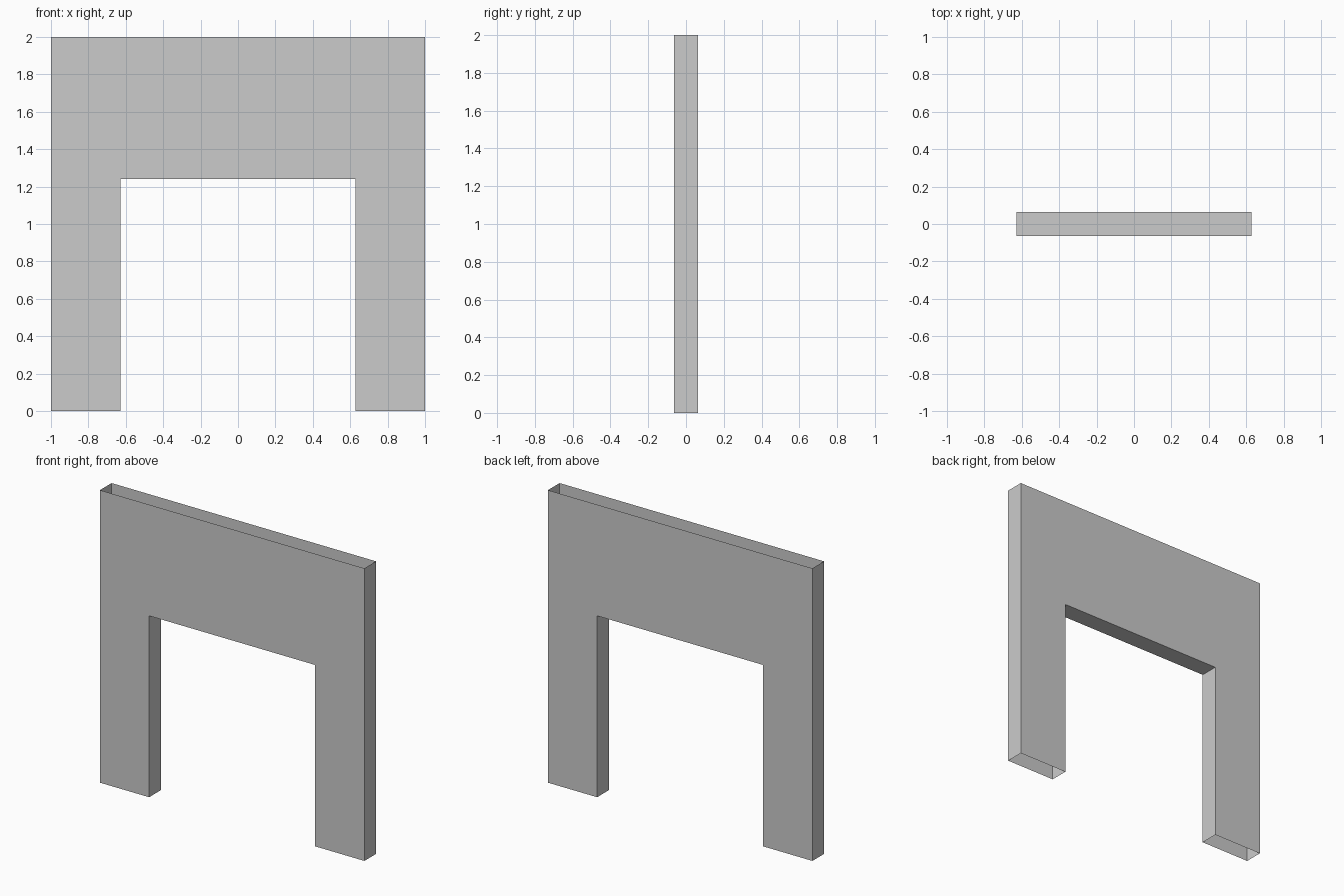
import bpy
import bmesh

if "Cube" in bpy.data.objects:
    bpy.data.objects.remove(bpy.data.objects["Cube"])

HALF_DEPTH = 0.063
HALF_WIDTH = 1.0
HEIGHT = 2.0
DOOR_HALF = 0.628
DOOR_TOP = 1.24

# Wall outline in x, z, counter-clockwise seen from the front
outline = [
    (-HALF_WIDTH, 0), (-DOOR_HALF, 0), (-DOOR_HALF, DOOR_TOP), (DOOR_HALF, DOOR_TOP),
    (DOOR_HALF, 0), (HALF_WIDTH, 0), (HALF_WIDTH, HEIGHT), (-HALF_WIDTH, HEIGHT),
]

bm = bmesh.new()
front = [bm.verts.new((x, -HALF_DEPTH, z)) for x, z in outline]
back = [bm.verts.new((x, HALF_DEPTH, z)) for x, z in outline]

# Front and back panels
bm.faces.new(front)
bm.faces.new(back[::-1])

# Outer ends, door jambs and lintel; the feet and the top stay open
for i, (_, z) in enumerate(outline):
    j = (i + 1) % len(outline)
    if z == outline[j][1] and z in (0, HEIGHT):
        continue
    bm.faces.new((front[j], front[i], back[i], back[j]))

mesh = bpy.data.meshes.new("doorway_wall")
bm.to_mesh(mesh)
bm.free()
wall = bpy.data.objects.new("doorway_wall", mesh)
bpy.context.collection.objects.link(wall)
